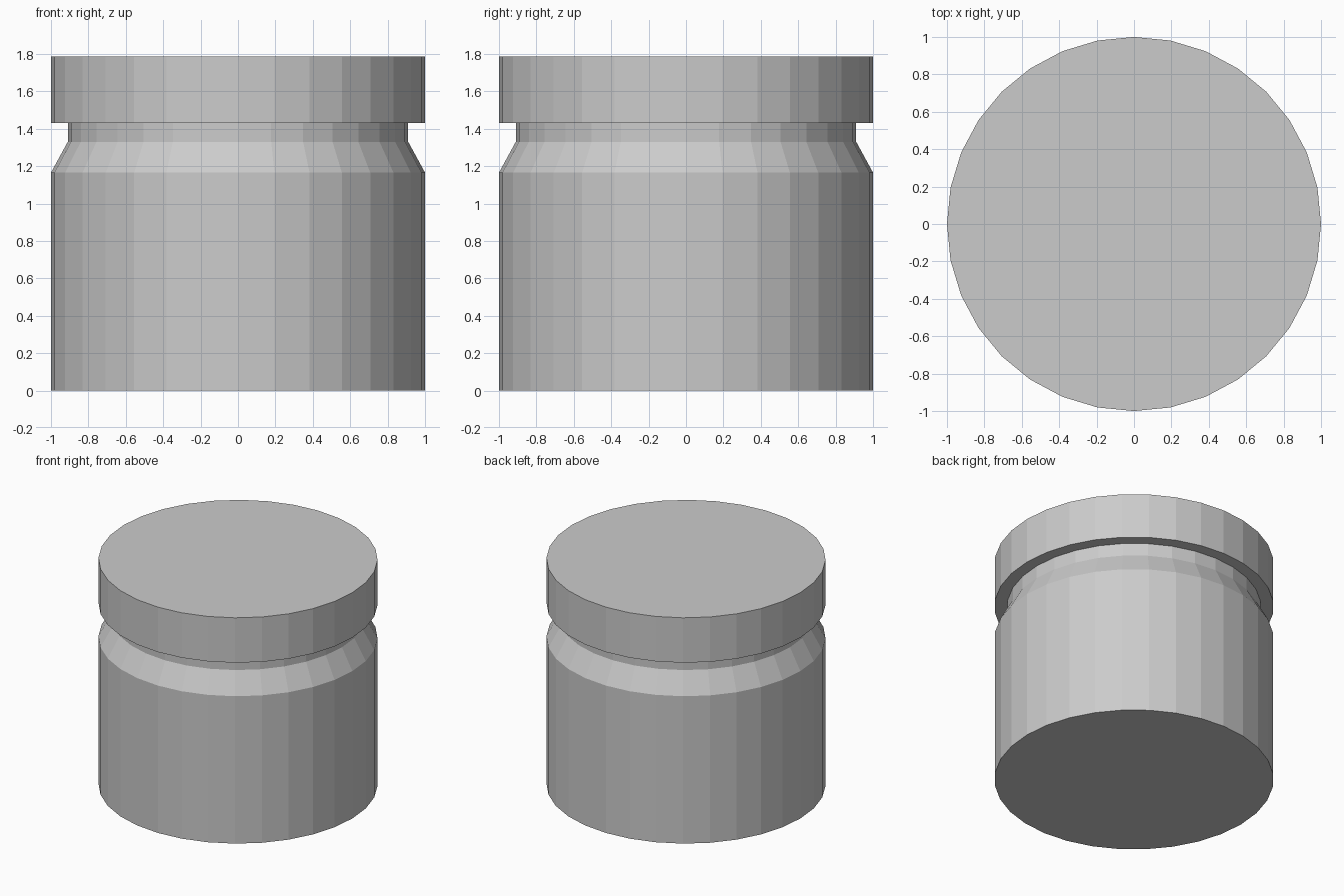
import bpy, bmesh, math

if "Cube" in bpy.data.objects:
    bpy.data.objects.remove(bpy.data.objects["Cube"])

SIDES = 32

def lathe(name, profile):
    """Closed solid turned around z from (radius, height) points, bottom to top."""
    bm = bmesh.new()
    rings = []
    for r, z in profile:
        rings.append([bm.verts.new((r * math.cos(2 * math.pi * i / SIDES),
                                    r * math.sin(2 * math.pi * i / SIDES), z))
                      for i in range(SIDES)])
    for low, high in zip(rings, rings[1:]):
        for i in range(SIDES):
            j = (i + 1) % SIDES
            bm.faces.new((low[i], low[j], high[j], high[i]))
    bm.faces.new(rings[0][::-1])
    bm.faces.new(rings[-1])
    mesh = bpy.data.meshes.new(name)
    bm.to_mesh(mesh)
    bm.free()
    obj = bpy.data.objects.new(name, mesh)
    bpy.context.collection.objects.link(obj)
    return obj

# Jar body: straight wall, sloped shoulder, neck running up into the lid
lathe("jar_body", [(1.0, 0.0), (1.0, 1.165), (0.91, 1.33), (0.91, 1.45)])

# Flat lid, as wide as the body
lathe("jar_lid", [(1.0, 1.43), (1.0, 1.785)])
